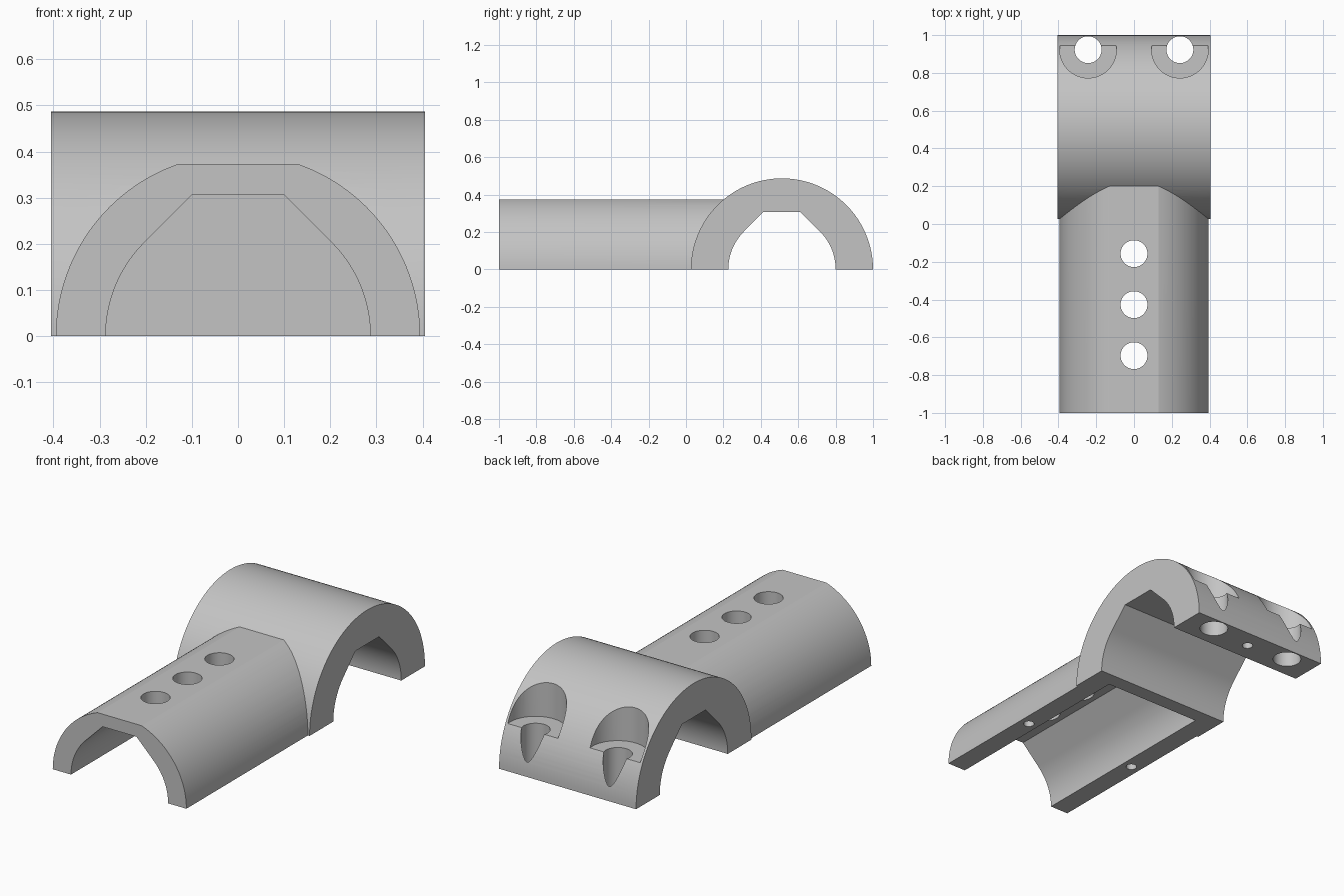
import bpy, bmesh
from math import sin, cos, pi, sqrt, asin
from mathutils import Vector

if "Cube" in bpy.data.objects:
    bpy.data.objects.remove(bpy.data.objects["Cube"], do_unlink=True)

grey = bpy.data.materials.new("plain grey")
grey.use_nodes = True
COLOUR = (0.55, 0.55, 0.55, 1)
grey.diffuse_color = COLOUR
grey.node_tree.nodes["Principled BSDF"].inputs["Base Color"].default_value = COLOUR


def prism(name, points, offset):
    """Extrude a closed outline of 3D points along the offset vector."""
    bm = bmesh.new()
    face = bm.faces.new([bm.verts.new(p) for p in points])
    new = bmesh.ops.extrude_face_region(bm, geom=[face])["geom"]
    moved = [v for v in new if isinstance(v, bmesh.types.BMVert)]
    bmesh.ops.translate(bm, verts=moved, vec=Vector(offset))
    bmesh.ops.recalc_face_normals(bm, faces=bm.faces[:])
    mesh = bpy.data.meshes.new(name)
    bm.to_mesh(mesh)
    bm.free()
    mesh.materials.append(grey)
    obj = bpy.data.objects.new(name, mesh)
    bpy.context.collection.objects.link(obj)
    return obj


def arc(radius, start, end, steps):
    return [(radius * cos(start + (end - start) * i / steps),
             radius * sin(start + (end - start) * i / steps)) for i in range(steps + 1)]


def mirrored(half):
    return half + [(-u, z) for u, z in reversed(half)]


def cylinder(name, x, y, z, radius, height):
    ring = [(x + u, y + v, z) for u, v in arc(radius, 0, 2 * pi, 64)[:-1]]
    return prism(name, ring, (0, 0, height))


def combine(target, other, operation):
    mod = target.modifiers.new(operation.lower(), 'BOOLEAN')
    mod.operation = operation
    mod.solver = 'EXACT'
    mod.object = other
    bpy.context.view_layer.objects.active = target
    bpy.ops.object.modifier_apply(modifier=mod.name)
    bpy.data.objects.remove(other, do_unlink=True)


# Main dimensions
ARCH_Y, ARCH_R, ARCH_HALF = 0.513, 0.487, 0.405
RAIL_R, RAIL_TOP = 0.395, 0.373
BORE_R, BORE_TOP = 0.287, 0.306
SEAT_Z = 0.224

# Outlines: half disc, flat-topped half disc, and chamfered tunnel
arch_outline = arc(ARCH_R, 0, pi, 64)
rail_outline = mirrored(arc(RAIL_R, 0, asin(RAIL_TOP / RAIL_R), 28))
bore_outline = mirrored([(BORE_R, -0.1)] + arc(BORE_R, 0, pi / 4, 18)
                        + [(BORE_R * sqrt(2) - BORE_TOP, BORE_TOP)])

# Cross arch joined with the long rail
body = prism("clamp_body", [(-ARCH_HALF, ARCH_Y + u, z) for u, z in arch_outline],
             (2 * ARCH_HALF, 0, 0))
rail = prism("rail", [(u, -1, z) for u, z in rail_outline], (0, 1.22, 0))
combine(body, rail, 'UNION')

# Tunnels through the arch and under the rail
cutters = [
    prism("arch_tunnel", [(-0.6, ARCH_Y + u, z) for u, z in bore_outline], (1.2, 0, 0)),
    prism("rail_tunnel", [(u, -1.1, z) for u, z in bore_outline], (0, 1.245, 0)),
]

# Three holes along the top of the rail
for y in (-0.157, -0.427, -0.697):
    cutters.append(cylinder("rail_hole", 0, y, 0.2, 0.071, 0.4))

# Bolt holes with round seats in the back of the arch
for side in (-1, 1):
    cutters.append(cylinder("bolt_hole", side * 0.243, 0.923, -0.1, 0.071, 0.6))
    cutters.append(cylinder("bolt_seat", side * 0.243, 0.923, SEAT_Z, 0.15, 0.5))

# Small blind pin holes in the underside
for x, y in ((-0.341, -0.427), (0.341, -0.427), (0, 0.9)):
    cutters.append(cylinder("pin_hole", x, y, -0.1, 0.027, 0.2))

for cutter in cutters:
    combine(body, cutter, 'DIFFERENCE')

# Smooth curves, keep the edges crisp
bpy.ops.object.select_all(action='DESELECT')
body.select_set(True)
bpy.context.view_layer.objects.active = body
bpy.ops.object.shade_smooth_by_angle(angle=pi / 12)
